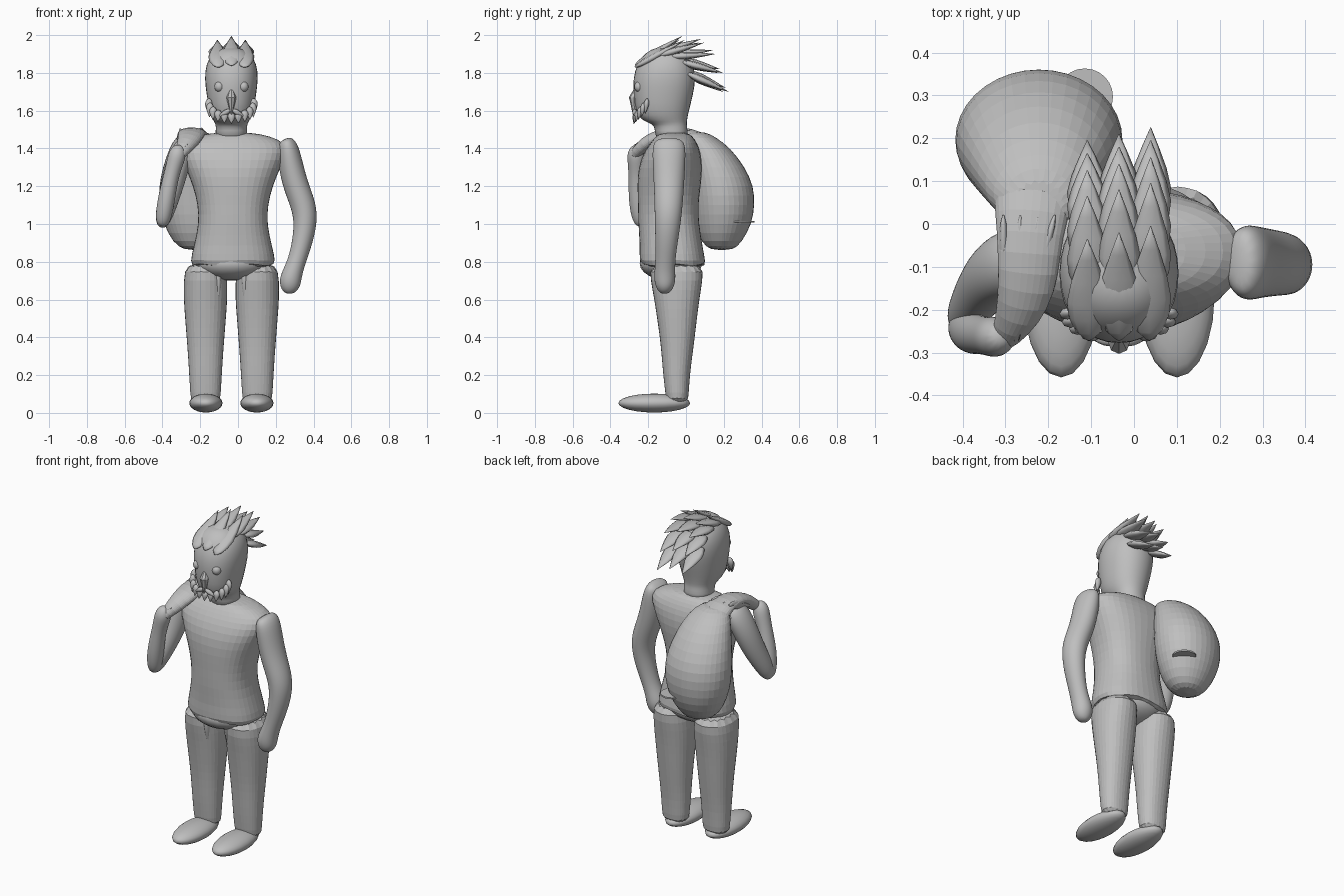
import bpy, bmesh, math
from mathutils import Vector

grey = bpy.data.materials.new("clay_grey")
grey.diffuse_color = (0.52, 0.52, 0.52, 1)
MID = -0.035  # body centre line


def skin(name, rings, sides=16, ref=None, power=1.0, subdiv=1, smooth=False, hem=0.0):
    """Skin over elliptical rings (centre, a, b). Rings lie flat unless ref gives
    the direction of the a-axis; then they face along the path."""
    bm = bmesh.new()
    pts = [Vector(r[0]) for r in rings]
    loops = []
    for i, (c, a, b) in enumerate(rings):
        u, v = Vector((1, 0, 0)), Vector((0, 1, 0))
        if ref:
            t = (pts[min(i + 1, len(pts) - 1)] - pts[max(i - 1, 0)]).normalized()
            u = Vector(ref)
            u = (u - t * u.dot(t)).normalized()
            v = t.cross(u)
        loop = []
        for k in range(sides):
            ang = 2 * math.pi * k / sides
            cx, sy = math.cos(ang), math.sin(ang)
            cx = math.copysign(abs(cx) ** power, cx)
            sy = math.copysign(abs(sy) ** power, sy)
            p = pts[i] + u * a * cx + v * b * sy
            if i == 0:
                p.z += hem * math.cos(5 * ang)
            loop.append(bm.verts.new(p))
        loops.append(loop)
    for lo, hi in zip(loops, loops[1:]):
        for k in range(sides):
            j = (k + 1) % sides
            bm.faces.new((lo[k], lo[j], hi[j], hi[k]))
    bm.faces.new(loops[0])
    bm.faces.new(loops[-1])
    bmesh.ops.recalc_face_normals(bm, faces=bm.faces)
    return finish(name, bm, smooth, subdiv)


def finish(name, bm, smooth, subdiv=0):
    me = bpy.data.meshes.new(name)
    bm.to_mesh(me)
    bm.free()
    me.materials.append(grey)
    for p in me.polygons:
        p.use_smooth = smooth
    ob = bpy.data.objects.new(name, me)
    bpy.context.collection.objects.link(ob)
    if subdiv:
        m = ob.modifiers.new("round", "SUBSURF")
        m.levels = m.render_levels = subdiv
    return ob


def column(name, x, rows, **kw):
    """Vertical form from rows (z, half width, front y, back y)."""
    return skin(name, [((x, (f + b) / 2, z), w, (b - f) / 2) for z, w, f, b in rows], **kw)


def ball(name, c, r):
    bm = bmesh.new()
    bmesh.ops.create_uvsphere(bm, u_segments=20, v_segments=12, radius=1)
    for v in bm.verts:
        v.co = Vector(c) + Vector([v.co[i] * r[i] for i in range(3)])
    return finish(name, bm, True)


def leaf(name, base, tip, w, t, side=(1, 0, 0)):
    """Pointed tuft from base to tip."""
    b, e = Vector(base), Vector(tip)
    prof = [(0, .15), (.08, .6), (.22, .92), (.38, 1), (.58, .78), (.8, .4), (1, .02)]
    return skin(name, [(b.lerp(e, s), w * k, t * k) for s, k in prof],
                sides=8, ref=side, subdiv=0, smooth=True)


# Torso with wavy hem
column("torso", MID + .008, [
    (.765, .215, -.235, .105), (.80, .23, -.25, .105), (.88, .21, -.245, .09),
    (1.0, .182, -.255, .07), (1.1, .187, -.255, .065), (1.2, .212, -.26, .08),
    (1.3, .255, -.255, .09), (1.38, .29, -.225, .08), (1.43, .28, -.19, .06),
    (1.465, .2, -.16, .035), (1.485, .1, -.13, .01)],
    sides=20, power=.85, hem=.015)
ball("pelvis", (MID, -.08, .79), (.19, .165, .09))

# Head and neck
column("head", MID, [
    (1.44, .092, -.165, .015), (1.50, .083, -.165, .01), (1.53, .085, -.175, .005),
    (1.55, .1, -.245, .008), (1.60, .12, -.27, .018), (1.68, .133, -.28, .04),
    (1.77, .146, -.285, .056), (1.85, .137, -.262, .042), (1.91, .1, -.215, .0),
    (1.935, .04, -.16, -.06)], sides=16, power=.92, smooth=True)

for s in (-1, 1):
    # Legs and feet
    column("leg", MID + s * .137, [
        (.05, .078, -.105, .012), (.1, .082, -.11, .015), (.2, .088, -.122, .022),
        (.3, .094, -.13, .035), (.4, .102, -.14, .048), (.5, .11, -.155, .06),
        (.6, .118, -.17, .073), (.7, .118, -.19, .09), (.8, .108, -.2, .1)],
        sides=16, power=.9)
    ball("foot", (MID + s * .135, -.168, .052), (.088, .19, .05))
    # Trouser pleats beside the hem
    for dx in (.07, .13, .19):
        leaf("pleat", (MID + s * dx, -.16 + dx * .25, .80),
             (MID + s * dx, -.15 + dx * .25, .56), .02, .035)
    ball("eye", (MID + s * .064, -.248, .0 + 1.727), (.026, .026, .028))

# Nose
skin("nose", [((MID, -.262, 1.72), .008, .01), ((MID, -.275, 1.67), .026, .028),
              ((MID, -.275, 1.65), .022, .022), ((MID, -.272, 1.58), .004, .01)],
     sides=8, subdiv=0)

# Hair: five overlapping rows of three tufts
rows = [(-.27, 1.83, -.02, 1.975), (-.17, 1.885, .08, 1.96), (-.1, 1.885, .14, 1.90),
        (-.03, 1.86, .18, 1.80), (.0, 1.80, .21, 1.70)]
for by, bz, ty, tz in rows:
    for c in (-1, 0, 1):
        x = MID + c * .07
        up = .02 if c == 0 else 0
        leaf("hair_tuft", (x, by, bz + up * .5), (x + c * .004, ty + c * .015, tz + up),
             .05, .02)

# Beard tufts along the jaw, with a moustache
for i in range(11):
    a = math.pi * i / 10
    c, s = math.cos(a), math.sin(a)
    x, y, z = MID + .118 * c, -.205 - .06 * s, 1.665 - .075 * s
    leaf("beard_tuft", (x, y, z), (x * 1.0 + .004 * c, y - .012, z - .085 + .025 * s), .02, .014)
for s in (-1, 1):
    leaf("moustache", (MID + s * .005, -.275, 1.605), (MID + s * .075, -.262, 1.565),
         .014, .014, side=(0, 0, 1))

# Hanging arm
skin("straight_arm", [
    ((.245, -.09, 1.45), .03, .06), ((.262, -.09, 1.425), .055, .092),
    ((.275, -.09, 1.33), .068, .09), ((.305, -.09, 1.2), .07, .083),
    ((.36, -.093, 1.07), .07, .076), ((.352, -.1, .95), .06, .066),
    ((.32, -.108, .83), .05, .055), ((.295, -.112, .76), .052, .056),
    ((.275, -.112, .70), .062, .06), ((.275, -.112, .655), .05, .045),
    ((.28, -.11, .63), .02, .02)], ref=(1, 0, 0), sides=12, subdiv=2, smooth=True)

# Bent arm: upper arm, then forearm raised to the shoulder
skin("bent_upper_arm", [
    ((-.25, -.08, 1.45), .04, .05), ((-.285, -.085, 1.41), .06, .085),
    ((-.325, -.11, 1.3), .068, .08), ((-.355, -.15, 1.18), .062, .07),
    ((-.385, -.2, 1.07), .052, .058), ((-.4, -.225, 1.01), .04, .045),
    ((-.405, -.23, .98), .015, .015)], ref=(1, 0, 0), sides=12, subdiv=2, smooth=True)
skin("bent_forearm", [
    ((-.402, -.235, .985), .025, .025), ((-.395, -.24, 1.03), .045, .05),
    ((-.38, -.255, 1.13), .048, .052), ((-.355, -.26, 1.25), .042, .045),
    ((-.335, -.262, 1.32), .046, .048), ((-.318, -.265, 1.38), .05, .05),
    ((-.31, -.26, 1.42), .022, .022)], ref=(1, 0, 0), sides=12, subdiv=2, smooth=True)

# Sack on the back
column("sack", -.222, [
    (.86, .06, .13, .25), (.90, .125, .08, .295), (1.0, .175, .045, .352),
    (1.1, .2, .035, .367), (1.2, .2, .025, .362), (1.3, .18, .015, .315),
    (1.4, .145, -.005, .24), (1.46, .11, -.02, .16), (1.49, .06, -.02, .1)],
    sides=18)

# Gathered sack neck pulled over the shoulder into the hand
skin("sack_neck", [
    ((-.23, .1, 1.42), .11, .06), ((-.24, .02, 1.47), .085, .04),
    ((-.245, -.07, 1.485), .075, .032), ((-.25, -.15, 1.465), .07, .035),
    ((-.27, -.215, 1.425), .055, .04), ((-.3, -.265, 1.38), .035, .03),
    ((-.31, -.28, 1.35), .02, .02)], ref=(1, 0, 0), sides=14)
for i in range(4):
    x = -.305 + i * .04
    leaf("cloth_fold", (x, .02, 1.50), (-.3 + i * .01, -.275, 1.395 + i * .008), .014, .028)

# Thin disc poking out of the sack
skin("sack_disc", [((-.115, .297, 1.008), .066, .066), ((-.115, .297, 1.017), .066, .066)],
     sides=24, subdiv=0)
